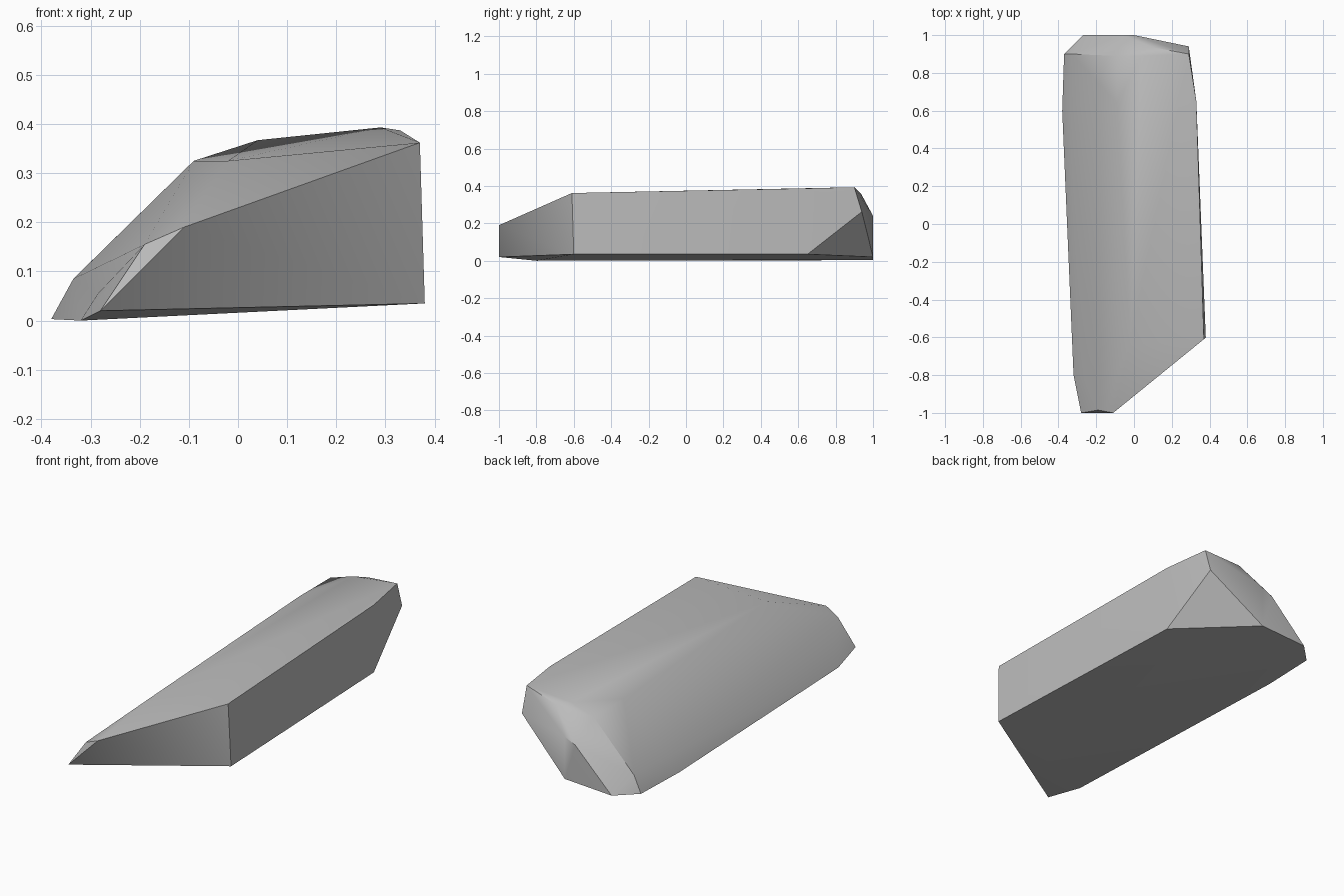
import bpy
import bmesh
from math import radians


def remove_default_cube():
    cube = bpy.data.objects.get("Cube")
    if cube:
        bpy.data.objects.remove(cube, do_unlink=True)


def make_material(name, colour):
    mat = bpy.data.materials.new(name)
    mat.use_nodes = True
    mat.diffuse_color = colour
    mat.node_tree.nodes["Principled BSDF"].inputs["Base Color"].default_value = colour
    return mat


def hull_object(name, sections, mat, smooth_angle):
    """Wrap a tight convex skin around a few cross-sections."""
    mesh = bpy.data.meshes.new(name)
    bm = bmesh.new()
    for section in sections:
        for corner in section:
            bm.verts.new(corner)
    result = bmesh.ops.convex_hull(bm, input=bm.verts)
    unused = [g for g in result["geom_interior"] if isinstance(g, bmesh.types.BMVert)]
    bmesh.ops.delete(bm, geom=unused, context="VERTS")
    # Merge nearly coplanar triangles into broad chiselled facets
    bmesh.ops.dissolve_limit(bm, angle_limit=radians(1), verts=bm.verts, edges=bm.edges)
    bmesh.ops.recalc_face_normals(bm, faces=bm.faces)
    bm.to_mesh(mesh)
    bm.free()
    obj = bpy.data.objects.new(name, mesh)
    bpy.context.collection.objects.link(obj)
    mesh.materials.append(mat)
    bpy.ops.object.select_all(action="DESELECT")
    obj.select_set(True)
    bpy.context.view_layer.objects.active = obj
    bpy.ops.object.shade_smooth_by_angle(angle=smooth_angle)
    return obj


remove_default_cube()
stone_grey = make_material("stone grey", (0.5, 0.5, 0.5, 1))

# Pointed front tip
front_tip = [(-0.28, -1, 0.02), (-0.19, -0.985, 0.155), (-0.11, -1, 0.19)]

# Section where the slanted front meets the body
front_shoulder = [(-0.32, -0.8, 0), (-0.285, -0.78, 0.055), (-0.02, -0.64, 0.325),
                  (0.37, -0.61, 0.362), (0.38, -0.6, 0.035)]

# Widest section, towards the back
rear_body = [(-0.38, 0.6, 0.003), (-0.335, 0.62, 0.085), (-0.09, 0.64, 0.325),
             (0.33, 0.65, 0.387), (0.33, 0.65, 0.035)]

# Upper rim of the back bevel
back_rim = [(-0.37, 0.9, 0.003), (-0.33, 0.9, 0.09), (-0.09, 0.89, 0.325),
            (0.04, 0.89, 0.367), (0.1, 0.935, 0.36), (0.29, 0.9, 0.393),
            (0.29, 0.94, 0.262)]

# Flat end of the back
back_end = [(-0.27, 1, 0.005), (-0.06, 1, 0.213), (0, 1, 0.24), (0, 1, 0.02)]

hull_object("stone_block", [front_tip, front_shoulder, rear_body, back_rim, back_end],
            stone_grey, radians(35))
